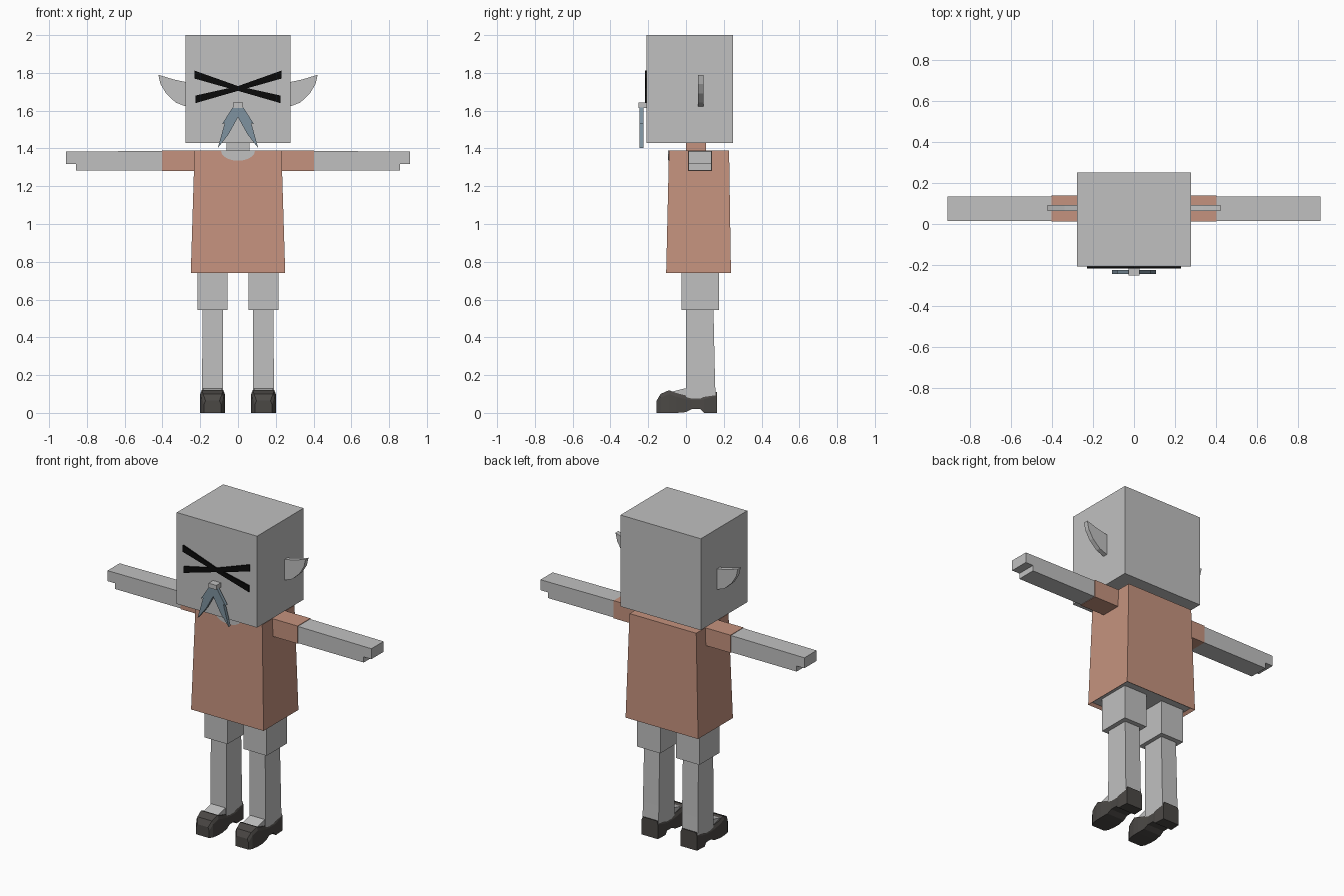
import bpy, bmesh, math
from mathutils import Vector

if "Cube" in bpy.data.objects:
    bpy.data.objects.remove(bpy.data.objects["Cube"], do_unlink=True)


def material(name, r, g, b):
    m = bpy.data.materials.new(name)
    m.use_nodes = True
    m.diffuse_color = (r, g, b, 1)
    m.node_tree.nodes["Principled BSDF"].inputs["Base Color"].default_value = (r, g, b, 1)
    return m


GREY = material("pale grey", 0.53, 0.53, 0.53)
CLAY = material("clay orange", 0.56, 0.29, 0.21)
DARK = material("shoe charcoal", 0.07, 0.065, 0.06)
BLACK = material("eye black", 0.003, 0.003, 0.003)
BLUE = material("slate blue", 0.21, 0.29, 0.35)


def finish(name, bm, *mats):
    bmesh.ops.recalc_face_normals(bm, faces=bm.faces)
    mesh = bpy.data.meshes.new(name)
    bm.to_mesh(mesh)
    bm.free()
    for m in mats:
        mesh.materials.append(m)
    ob = bpy.data.objects.new(name, mesh)
    bpy.context.collection.objects.link(ob)
    return ob


def loft(rings):
    """Closed solid through rings of equal length."""
    bm = bmesh.new()
    loops = [[bm.verts.new(p) for p in ring] for ring in rings]
    n = len(loops[0])
    for a, b in zip(loops, loops[1:]):
        for i in range(n):
            j = (i + 1) % n
            bm.faces.new((a[i], a[j], b[j], b[i]))
    bm.faces.new(loops[0])
    bm.faces.new(loops[-1])
    return bm


def rect(x0, x1, y0, y1, z):
    return [(x0, y0, z), (x1, y0, z), (x1, y1, z), (x0, y1, z)]


def box(x0, x1, y0, y1, z0, z1):
    return loft([rect(x0, x1, y0, y1, z0), rect(x0, x1, y0, y1, z1)])


def plate(outline, y0, y1):
    """Extrude an xz outline along y."""
    return loft([[(x, y, z) for x, z in outline] for y in (y0, y1)])


def pair(name, build, mat):
    """Build the left part and its mirrored right copy."""
    for side, s in (("left", 1), ("right", -1)):
        bm = build()
        for v in bm.verts:
            v.co.x *= s
        finish(side + "_" + name, bm, mat)


# Head and neck; the collar wraps the neck's sides and back
finish("head", box(-0.277, 0.277, -0.208, 0.25, 1.43, 2.0), GREY)
neck = box(-0.06, 0.06, 0.0, 0.105, 1.38, 1.44)
neck.normal_update()
for f in neck.faces:
    c = f.calc_center_median()
    f.material_index = int(abs(c.x) > 0.03 or c.y > 0.09)
finish("neck", neck, GREY, CLAY)

# Ears
ear = [(0.27, 1.75), (0.34, 1.765), (0.422, 1.79), (0.41, 1.74),
       (0.38, 1.69), (0.33, 1.643), (0.27, 1.62)]
pair("ear", lambda: plate(ear, 0.063, 0.092), GREY)

# Crossed eye marks, pinched in the middle
for name, s in (("falling_eye_mark", 1), ("rising_eye_mark", -1)):
    mark = [(-0.23 * s, 1.812), (-0.23 * s, 1.77), (0, 1.705),
            (0.225 * s, 1.64), (0.225 * s, 1.68), (0, 1.73)]
    finish(name, plate(mark, -0.216, -0.207), BLACK)

# Nose block and drooping moustache
finish("nose", box(-0.027, 0.027, -0.252, -0.208, 1.615, 1.643), GREY)
whisker = [(0, 1.62), (0.028, 1.618), (0.055, 1.575), (0.084, 1.53), (0.07, 1.535),
           (0.107, 1.402), (0.05, 1.475), (0, 1.565)]
pair("moustache", lambda: plate(whisker, -0.245, -0.225), BLUE)

# Flared shirt with an open, grey lined hem
shirt = loft([rect(-0.25, 0.25, -0.105, 0.238, 0.74), rect(-0.23, 0.23, -0.09, 0.228, 1.39)])
shirt.normal_update()
hem = min(shirt.faces, key=lambda f: f.calc_center_median().z)
bmesh.ops.inset_region(shirt, faces=[hem], thickness=0.022)
hem.material_index = 1
for v in hem.verts:
    v.co.z += 0.015
finish("shirt", shirt, CLAY, GREY)

# Scooped neckline
scoop = [(0.09 * math.cos(a), 1.388 + 0.053 * math.sin(a))
         for a in (math.pi * (1 + i / 10) for i in range(11))]
finish("neckline", plate(scoop, -0.096, -0.087), GREY)

# Sleeves and stepped arms
pair("sleeve", lambda: box(0.22, 0.403, 0.011, 0.138, 1.28, 1.39), CLAY)
arm = [(0.4, 1.283), (0.857, 1.283), (0.857, 1.318), (0.91, 1.318), (0.91, 1.383), (0.4, 1.387)]
pair("arm", lambda: plate(arm, 0.014, 0.134), GREY)

# Shorts and legs
pair("shorts_leg", lambda: box(0.055, 0.215, -0.025, 0.175, 0.545, 0.755), GREY)
pair("leg", lambda: loft([rect(0.08, 0.19, 0.0, 0.157, 0.06),
                          rect(0.08, 0.19, 0.0, 0.153, 0.2),
                          rect(0.08, 0.187, 0.0, 0.145, 0.56)]), GREY)
pair("instep", lambda: loft([rect(0.085, 0.185, -0.09, 0.01, 0.06),
                             rect(0.085, 0.185, -0.085, 0.01, 0.11),
                             rect(0.085, 0.185, -0.005, 0.01, 0.13)]), GREY)


# Shoes: stations along y as (y, sole, top, half width)
STATIONS = [(-0.155, 0.0, 0.065, 0.045), (-0.135, 0.0, 0.1, 0.058), (-0.09, 0.0, 0.12, 0.065),
            (-0.05, 0.0, 0.105, 0.065), (0.0, 0.004, 0.092, 0.06), (0.03, 0.02, 0.088, 0.058),
            (0.075, 0.02, 0.088, 0.058), (0.095, 0.0, 0.092, 0.06), (0.165, 0.0, 0.112, 0.056)]


def shoe():
    rings = []
    for y, lo, hi, w in STATIONS:
        half = [(w, lo), (w, hi - 0.02), (w - 0.008, hi)]
        ring = half + [(-x, z) for x, z in reversed(half)]
        rings.append([(0.135 + x, y, z) for x, z in ring])
    return loft(rings)


pair("shoe", shoe, DARK)
